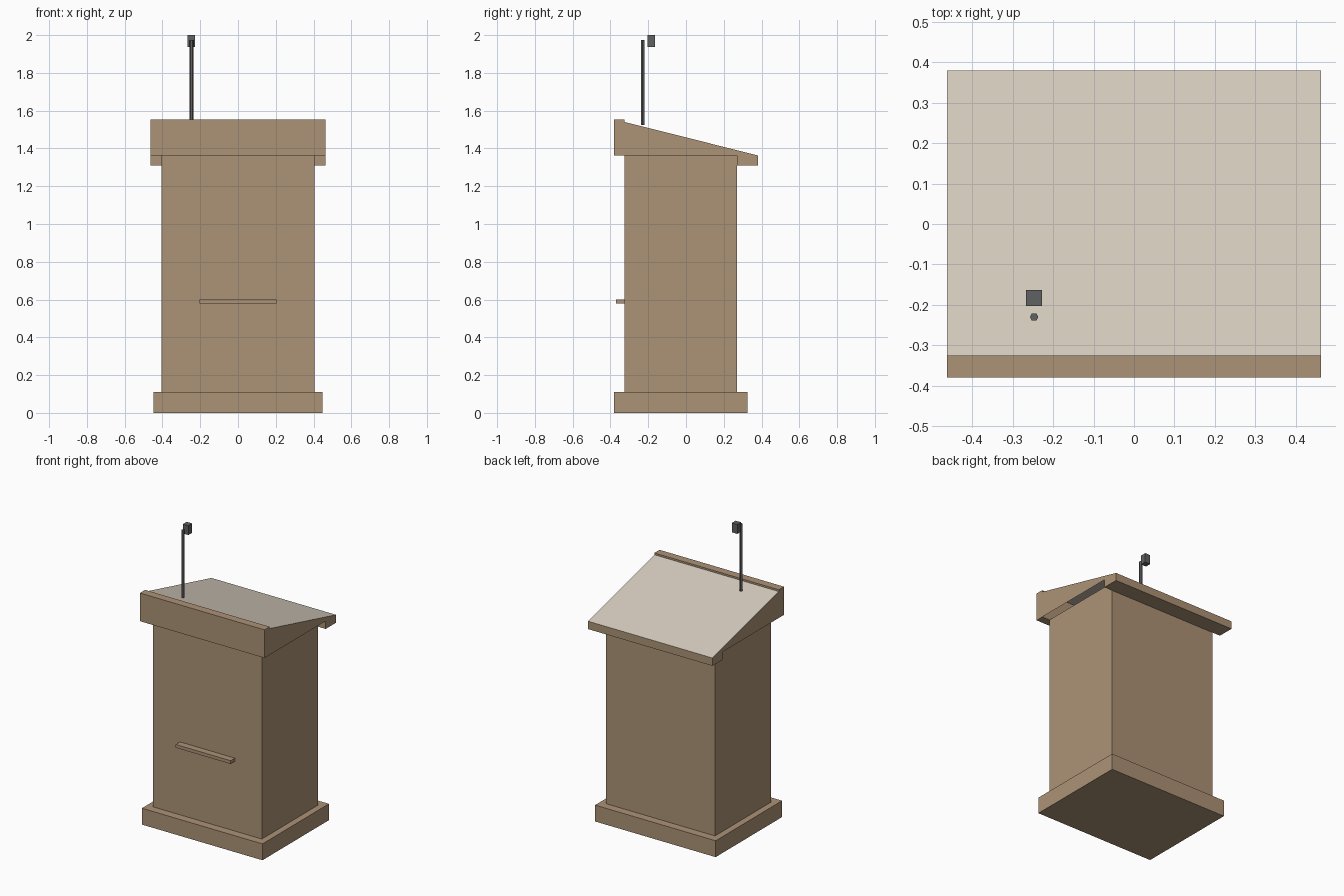
import bpy
import bmesh
from mathutils import Matrix

cube = bpy.data.objects.get("Cube")
if cube:
    bpy.data.objects.remove(cube, do_unlink=True)


def material(name, rgb):
    mat = bpy.data.materials.new(name)
    mat.use_nodes = True
    colour = (*rgb, 1.0)
    mat.diffuse_color = colour
    mat.node_tree.nodes["Principled BSDF"].inputs["Base Color"].default_value = colour
    return mat


WOOD = material("light brown wood", (0.413, 0.287, 0.181))
CREAM = material("cream desk surface", (0.672, 0.604, 0.515))
GREY = material("dark grey metal", (0.117, 0.119, 0.122))


def finish(name, bm, *mats):
    mesh = bpy.data.meshes.new(name)
    bm.to_mesh(mesh)
    bm.free()
    for mat in mats:
        mesh.materials.append(mat)
    obj = bpy.data.objects.new(name, mesh)
    bpy.context.scene.collection.objects.link(obj)
    return obj


def box(name, xs, ys, zs, mat):
    """Box spanning the given (low, high) range on each axis."""
    bm = bmesh.new()
    bmesh.ops.create_cube(bm, size=1)
    spans = (xs, ys, zs)
    bmesh.ops.scale(bm, verts=bm.verts, vec=[hi - lo for lo, hi in spans])
    bmesh.ops.translate(bm, verts=bm.verts, vec=[(hi + lo) / 2 for lo, hi in spans])
    return finish(name, bm, mat)


HEAD_X = 0.463
FRONT, PANEL, REAR, BACK = -0.38, -0.325, 0.27, 0.38
BODY_TOP = 1.363

# Plinth, cabinet and front ledge
box("base", (-0.448, 0.448), (FRONT, 0.325), (0, 0.11), WOOD)
box("body", (-0.405, 0.405), (PANEL, REAR), (0.11, BODY_TOP), WOOD)
box("front_ledge", (-0.204, 0.204), (-0.37, PANEL), (0.578, 0.6), WOOD)

# Head: front board and rear lip
box("front_board", (-HEAD_X, HEAD_X), (FRONT, PANEL), (BODY_TOP, 1.552), WOOD)
box("rear_lip", (-HEAD_X, HEAD_X), (REAR, BACK), (1.31, BODY_TOP), WOOD)

# Sloped desk: triangular cheeks under a cream top, open underneath
bm = bmesh.new()
profile = [(PANEL, BODY_TOP), (BACK, BODY_TOP), (PANEL, 1.54)]
right, left = [[bm.verts.new((x, y, z)) for y, z in profile] for x in (-HEAD_X, HEAD_X)]
bm.faces.new(left)
bm.faces.new(right[::-1])
top = bm.faces.new((left[1], right[1], right[2], left[2]))
bm.normal_update()
if top.normal.z < 0:
    top.normal_flip()
top.material_index = 1
finish("sloped_desk", bm, WOOD, CREAM)

# Microphone stem and head
bm = bmesh.new()
bmesh.ops.create_cone(bm, cap_ends=True, segments=6, radius1=0.0105, radius2=0.0105,
                      depth=0.45, matrix=Matrix.Translation((-0.247, -0.23, 1.75))
                      @ Matrix.Rotation(1.5708, 4, "Z"))
finish("microphone_stem", bm, GREY)
box("microphone_head", (-0.267, -0.227), (-0.203, -0.163), (1.937, 2.0), GREY)
